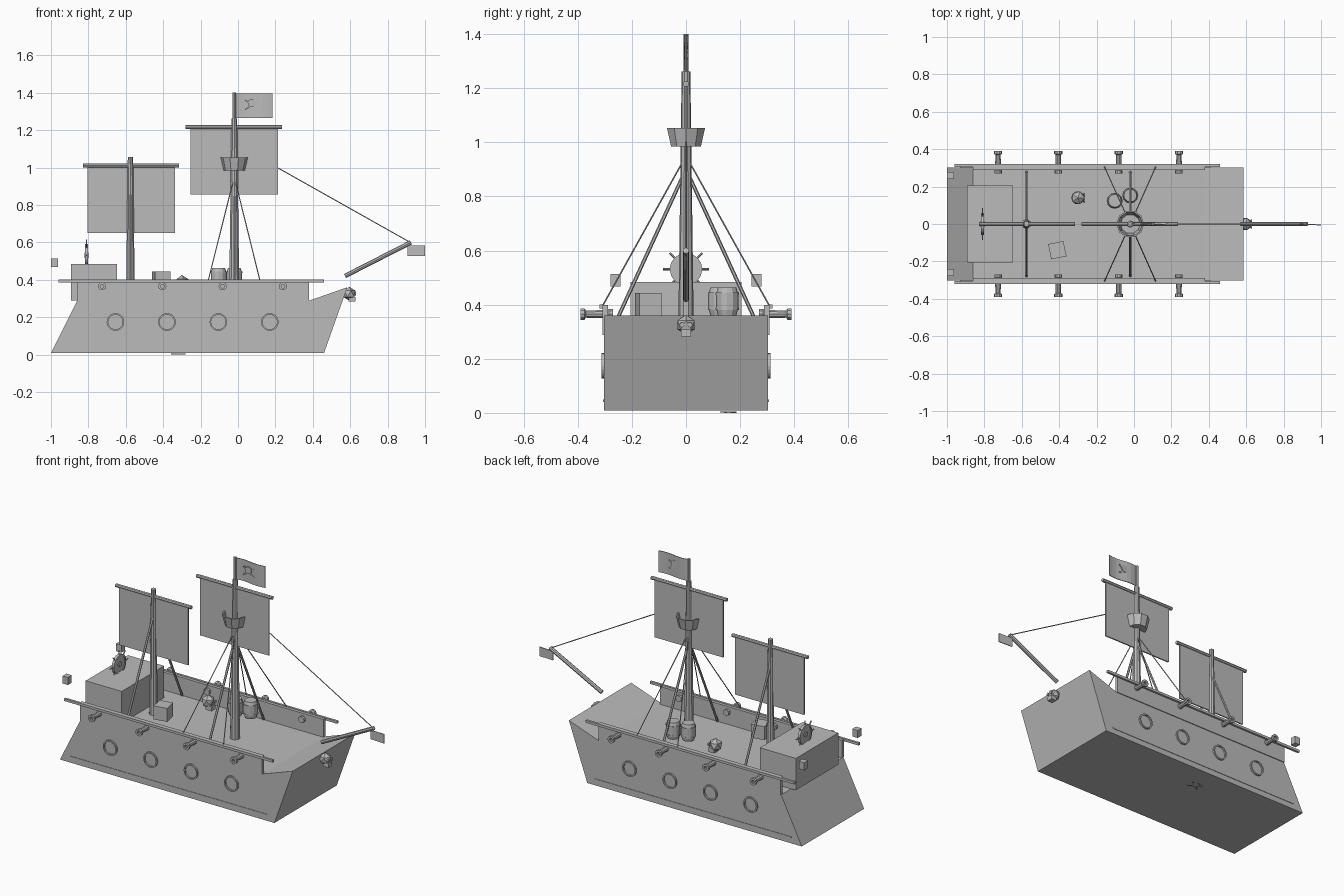
import bpy, bmesh, math
from mathutils import Matrix, Vector

old = bpy.data.objects.get("Cube")
if old:
    bpy.data.objects.remove(old, do_unlink=True)

grey = bpy.data.materials.new("plain_grey")
grey.use_nodes = True
grey.diffuse_color = (0.5, 0.5, 0.5, 1)
grey.node_tree.nodes["Principled BSDF"].inputs["Base Color"].default_value = (0.5, 0.5, 0.5, 1)


def finish(name, bm):
    bmesh.ops.recalc_face_normals(bm, faces=bm.faces[:])
    mesh = bpy.data.meshes.new(name)
    bm.to_mesh(mesh)
    bm.free()
    mesh.materials.append(grey)
    obj = bpy.data.objects.new(name, mesh)
    bpy.context.collection.objects.link(obj)
    return obj


def box(name, centre, size, turn=0):
    bm = bmesh.new()
    place = Matrix.Translation(centre) @ Matrix.Rotation(turn, 4, 'Z') @ Matrix.Diagonal((*size, 1))
    bmesh.ops.create_cube(bm, size=1, matrix=place)
    return finish(name, bm)


def rod(name, a, b, r1, r2=None, sides=8):
    a, b = Vector(a), Vector(b)
    bm = bmesh.new()
    place = Matrix.Translation((a + b) / 2) @ (b - a).to_track_quat('Z', 'Y').to_matrix().to_4x4()
    bmesh.ops.create_cone(bm, cap_ends=True, segments=sides, radius1=r1,
                          radius2=r1 if r2 is None else r2, depth=(b - a).length, matrix=place)
    return finish(name, bm)


def lathe(name, profile, place, sides=12):
    # Spin (radius, height) points about the local z axis
    bm = bmesh.new()
    rings = []
    for r, h in profile:
        angles = [math.tau * i / sides for i in range(sides)]
        rings.append([bm.verts.new((r * math.cos(t), r * math.sin(t), h)) for t in angles])
    for low, high in zip(rings, rings[1:]):
        for i in range(sides):
            j = (i + 1) % sides
            bm.faces.new((low[i], low[j], high[j], high[i]))
    if profile[0] != profile[-1]:
        bm.faces.new(rings[0])
        bm.faces.new(rings[-1])
    else:
        bmesh.ops.remove_doubles(bm, verts=bm.verts[:], dist=1e-6)
    bm.transform(place)
    return finish(name, bm)


def extrude_profile(name, points, half):
    # Prism across y from an x, z outline
    bm = bmesh.new()
    face = bm.faces.new([bm.verts.new((x, -half, z)) for x, z in points])
    out = bmesh.ops.extrude_face_region(bm, geom=[face])["geom"]
    new = [v for v in out if isinstance(v, bmesh.types.BMVert)]
    bmesh.ops.translate(bm, verts=new, vec=(0, 2 * half, 0))
    return finish(name, bm)


def skull(name, centre, r):
    # Faceted head with jaw and eye sockets facing +x
    c = Vector(centre)
    bm = bmesh.new()
    bmesh.ops.create_icosphere(bm, subdivisions=1, radius=r, matrix=Matrix.Translation(c))
    finish(name, bm)
    box(name + "_jaw", c + Vector((r * 0.4, 0, -r * 0.8)), (r, r, r * 0.7))
    for s in (-1, 1):
        eye = c + Vector((r * 0.75, s * r * 0.4, 0))
        rod(name + "_eye", eye, eye + Vector((r * 0.2, 0, 0)), r * 0.25)


def emblem(name, place):
    # Crossed bones behind a round head, as thin plates
    bm = bmesh.new()
    bmesh.ops.create_cone(bm, cap_ends=True, segments=12, radius1=0.022, radius2=0.022, depth=0.006,
                          matrix=place @ Matrix.Translation((0, 0.01, 0)))
    for s in (-1, 1):
        bar = Matrix.Rotation(s * 0.6, 4, 'Z') @ Matrix.Diagonal((0.09, 0.008, 0.004, 1))
        bmesh.ops.create_cube(bm, size=1, matrix=place @ bar)
    finish(name, bm)


# Hull with sloping stern and raised bow
extrude_profile("hull", [(-1, .008), (.46, .008), (.585, .36), (.38, .288), (-.86, .288)], .303)

face_side = Matrix.Rotation(math.pi / 2, 4, 'X')
for s, side in ((1, "left"), (-1, "right")):
    box(side + "_bulwark", (-.24, s * .298, .343), (1.24, .02, .11))
    box(side + "_rail", (-.25, s * .313, .393), (1.42, .014, .015))
    box(side + "_waterline_strip", (-.26, s * .303, .045), (1.34, .006, .008))
    box(side + "_stern_lantern", (-.981, s * .26, .49), (.037, .037, .046))
    # Round window rims
    for i in range(4):
        spot = Matrix.Translation((-.655 + .275 * i, s * .303, .174)) @ face_side
        lathe(side + "_porthole", [(.039, -.009), (.047, -.009), (.047, .009), (.039, .009), (.039, -.009)],
              spot, 20)
    # Cannons
    for i in range(4):
        spot = Matrix.Translation((-.727 + .3225 * i, 0, .365)) @ Matrix.Rotation(-s * math.pi / 2, 4, 'X')
        lathe(side + "_cannon", [(.02, .27), (.02, .285), (.016, .29), (.014, .37), (.022, .375),
                                 (.022, .389), (.01, .389), (.01, .36)], spot, 10)
    # Shrouds
    for x in (-.575, -.02):
        rod(side + "_stay", (x, 0, .9), (x, s * .278, .295), .007, sides=6)
    for x in (-.158, .116):
        rod(side + "_shroud", (-.02, 0, .95), (x, s * .306, .4), .003, sides=5)

# Stern cabin and steering wheel
box("cabin", (-.77, 0, .386), (.245, .412, .196))
wheel = Matrix.Translation((-.81, 0, .531)) @ Matrix.Rotation(math.pi / 2, 4, 'Y')
lathe("steering_wheel", [(.015, -.01), (.015, -.004), (.05, -.004), (.05, -.008), (.06, -.008),
                         (.06, .008), (.05, .008), (.05, .004), (.015, .004), (.015, .01)], wheel, 16)
for i in range(8):
    t = math.tau * i / 8
    d = Vector((0, math.cos(t), math.sin(t)))
    hub = Vector((-.81, 0, .531))
    rod("wheel_handle", hub + d * .055, hub + d * .085, .004, sides=6)

# Masts, yards and sails
rod("main_mast", (-.02, 0, .288), (-.02, 0, 1.262), .029, .016, 10)
rod("rear_mast", (-.575, 0, .288), (-.575, 0, 1.056), .025, .015, 10)
for name, x, top in (("main", -.0225, 1.216), ("rear", -.573, 1.01)):
    rod(name + "_yard", (x - .257, 0, top), (x + .257, 0, top), .011)
    box(name + "_sail", (x + .0015, 0, top - .183), (.468, .008, .352))

# Lookout basket
lathe("lookout_basket", [(.058, .985), (.074, 1.053), (.066, 1.053), (.052, .995)],
      Matrix.Translation((-.02, 0, 0)), 10)

# Waving flag with emblem on both faces
rod("flag_pole", (-.02, 0, 1.25), (-.02, 0, 1.4), .01)
bm = bmesh.new()
columns = []
for i in range(9):
    x = -.02 + .205 * i / 8
    y = .006 * math.sin(math.tau * i / 8)
    columns.append([bm.verts.new((x, y, z)) for z in (1.265, 1.397)])
for a, b in zip(columns, columns[1:]):
    bm.faces.new((a[0], b[0], b[1], a[1]))
flag = finish("flag", bm)
flag.modifiers.new("thickness", 'SOLIDIFY').thickness = .004
for s in (-1, 1):
    emblem("flag_emblem", Matrix.Translation((.075, s * .005, 1.335)) @ face_side)
emblem("keel_emblem", Matrix.Translation((-.32, .155, .003)))

# Bowsprit with rope and pennant
rod("bowsprit", (.572, 0, .42), (.925, 0, .6), .012)
rod("fore_rope", (.209, 0, 1.0), (.92, 0, .6), .003, sides=5)
box("pennant", (.9525, -.003, .556), (.095, .005, .056), -.05)

# Deck items and figurehead
skull("figurehead", (.595, 0, .325), .037)
skull("deck_skull", (-.3, .14, .385), .04)
box("crate", (-.41, -.14, .402), (.083, .083, .083), .2)
for x, y in ((-.02, .152), (-.103, .124)):
    lathe("barrel", [(.034, .36), (.042, .39), (.042, .435), (.034, .463)],
          Matrix.Translation((x, y, 0)), 12)
    for z in (.385, .44):
        rod("barrel_hoop", (x, y, z - .004), (x, y, z + .004), .043, sides=12)
